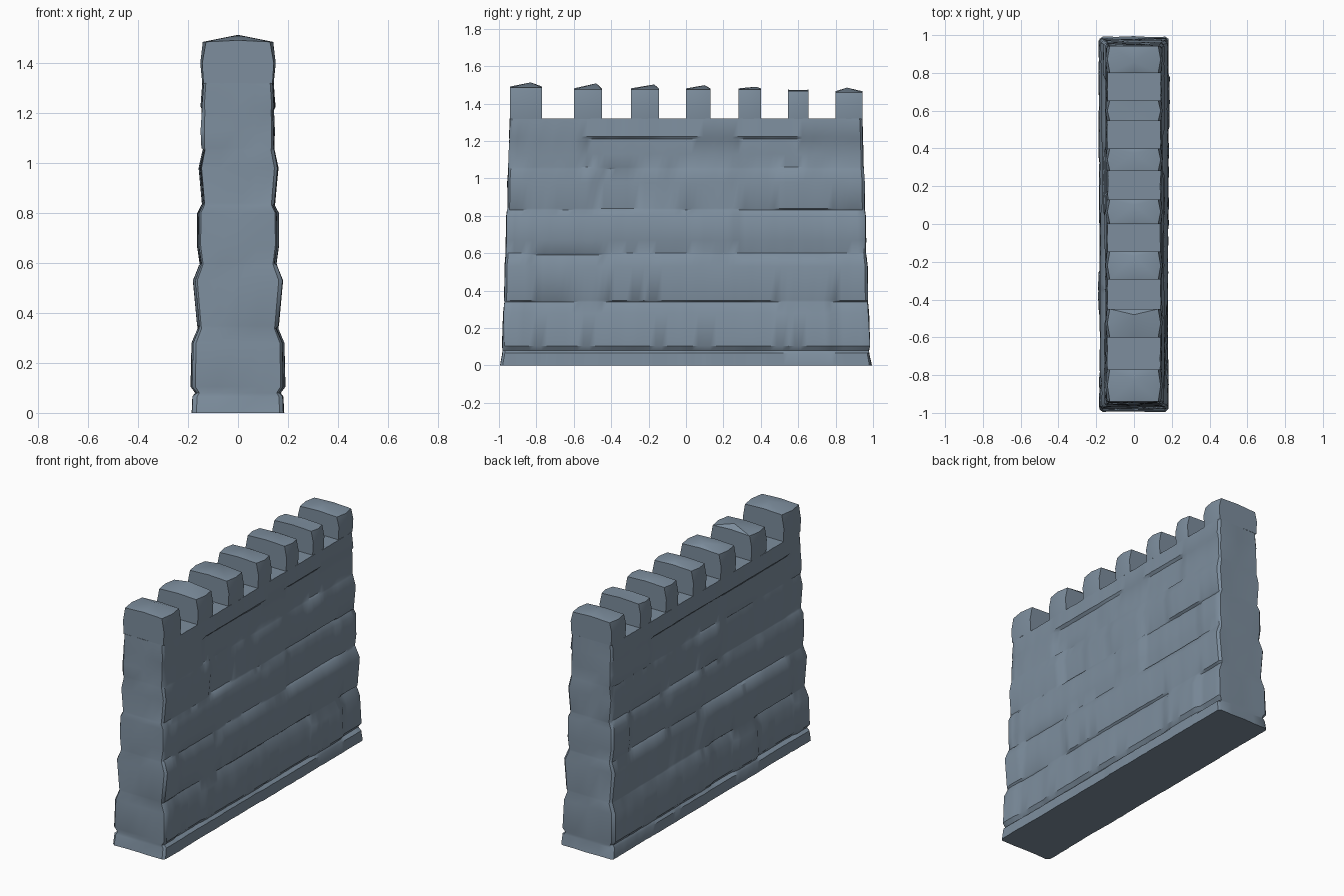
import bpy, bmesh, math, random

if "Cube" in bpy.data.objects:
    bpy.data.objects.remove(bpy.data.objects["Cube"])

random.seed(7)

stone = bpy.data.materials.new("blue grey stone")
stone.diffuse_color = (0.205, 0.27, 0.34, 1)
stone.use_nodes = True
stone.node_tree.nodes["Principled BSDF"].inputs["Base Color"].default_value = stone.diffuse_color


def finish(name, bm, angle):
    bmesh.ops.recalc_face_normals(bm, faces=bm.faces)
    me = bpy.data.meshes.new(name)
    bm.to_mesh(me)
    bm.free()
    me.materials.append(stone)
    ob = bpy.data.objects.new(name, me)
    bpy.context.collection.objects.link(ob)
    bpy.ops.object.select_all(action='DESELECT')
    ob.select_set(True)
    bpy.context.view_layer.objects.active = ob
    bpy.ops.object.shade_smooth_by_angle(angle=math.radians(angle))
    return ob


# Wall silhouette: height, half thickness, stone course
LEVELS = [(0, .185, 0), (.065, .182, 0), (.08, .172, 1), (.105, .19, 1), (.28, .186, 1),
          (.338, .162, 1), (.348, .164, 2), (.53, .181, 2), (.59, .157, 2), (.60, .156, 3),
          (.67, .166, 3), (.80, .165, 3), (.83, .15, 3), (.84, .149, 4), (.98, .162, 4),
          (1.05, .147, 4), (1.06, .148, 5), (1.13, .15, 5), (1.21, .147, 5), (1.225, .15, 6),
          (1.32, .143, 6)]
COLS = 60

# Uneven stone joints along each course, for each long face
joints, depth = {}, {}
for side in (-1, 1):
    for c in range(7):
        cuts, y = [], -0.80 - 0.06 * (c % 2)
        while y < 0.85:
            cuts.append(y)
            y += random.uniform(.2, .42)
        joints[side, c] = cuts
        for k in range(len(cuts) + 1):
            depth[side, c, k] = random.uniform(0, .016) if 0 < c < 6 else random.uniform(0, .005)


def face_inset(side, c, y):
    cuts = joints[side, c]
    k = sum(1 for q in cuts if y > q)
    return depth[side, c, k]


# Main wall: stacked rings, bulging at every course
bm = bmesh.new()
rings = []
for z, hx, c in LEVELS:
    hy = .992 - .17 * z if z < .08 else .978 - .033 * (z - .08) / 1.24
    hy += (hx - .165) * .2 if z > .1 else 0
    pts = []
    for side in (1, -1):
        for i in range(COLS + 1):
            y = side * (-1 + 2 * i / COLS) * (hy - .012)
            x = side * (hx - face_inset(side, c, y) + random.uniform(-.002, .001))
            pts.append((x, y, z))
        # end face, slightly bowed
        for t in (.9, .45, 0, -.45, -.9):
            pts.append((side * t * hx, side * (hy + random.uniform(-.003, .003)), z))
    rings.append([bm.verts.new(p) for p in pts])
n = len(rings[0])
for a, b in zip(rings, rings[1:]):
    for i in range(n):
        j = (i + 1) % n
        bm.faces.new((a[i], a[j], b[j], b[i]))
bm.faces.new(rings[-1])
bm.faces.new(rings[0][::-1])
finish("castle_wall", bm, 35)

# Merlons: y start, y end, shoulder height, peak height, peak y
MERLONS = [(-.94, -.77, 1.485, 1.513, -.83), (-.60, -.45, 1.475, 1.508, -.48),
           (-.295, -.145, 1.475, 1.502, -.17), (0, .13, 1.475, 1.498, .10),
           (.28, .40, 1.475, 1.49, .375), (.545, .655, 1.468, 1.472, .60),
           (.80, .943, 1.46, 1.485, .86)]
for k, (y0, y1, zs, zp, yp) in enumerate(MERLONS):
    bm = bmesh.new()
    ym = (y0 + y1) / 2
    rows = []
    for z, edge, mid in ((1.318, .138, .143), (1.40, .143, .151), (zs, .128, .141)):
        plan = [(edge, y0), (mid, ym), (edge, y1), (0, y1), (-edge, y1), (-mid, ym), (-edge, y0), (0, y0)]
        rows.append([bm.verts.new((x, y, z + (.006 if x == 0 and z == zs else 0))) for x, y in plan])
    for a, b in zip(rows, rows[1:]):
        for i in range(8):
            j = (i + 1) % 8
            bm.faces.new((a[i], a[j], b[j], b[i]))
    peak = bm.verts.new((0, yp, zp))
    for i in range(8):
        bm.faces.new((rows[-1][i], rows[-1][(i + 1) % 8], peak))
    finish("merlon_%d" % (k + 1), bm, 40)
